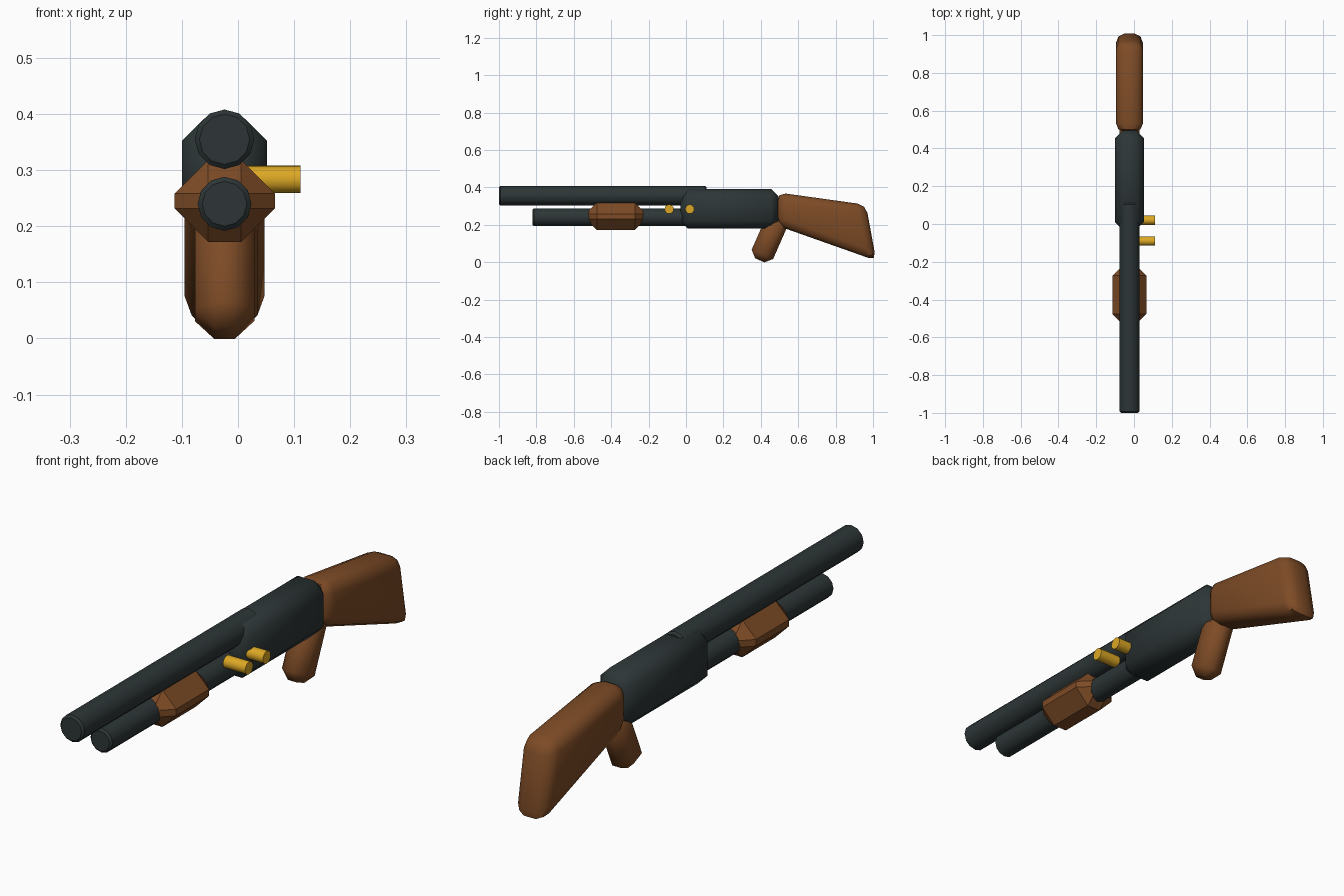
import bpy, bmesh, math
from mathutils import Matrix

if "Cube" in bpy.data.objects:
    bpy.data.objects.remove(bpy.data.objects["Cube"])

CX = -0.024  # centre plane of the body


def material(name, rgb):
    m = bpy.data.materials.new(name)
    m.diffuse_color = (*rgb, 1)
    m.use_nodes = True
    m.node_tree.nodes["Principled BSDF"].inputs["Base Color"].default_value = m.diffuse_color
    return m


STEEL = material("dark steel", (0.026, 0.036, 0.037))
WOOD = material("brown wood", (0.205, 0.070, 0.019))
BRASS = material("brass", (0.72, 0.39, 0.018))


def finish(bm, name, mat, bevel, segments, angle):
    bmesh.ops.recalc_face_normals(bm, faces=bm.faces)
    me = bpy.data.meshes.new(name)
    bm.to_mesh(me)
    bm.free()
    me.materials.append(mat)
    ob = bpy.data.objects.new(name, me)
    bpy.context.collection.objects.link(ob)
    if bevel:
        mod = ob.modifiers.new("bevel", 'BEVEL')
        mod.width = bevel
        mod.segments = segments
        mod.limit_method = 'ANGLE'
        mod.angle_limit = math.radians(40)
    bpy.ops.object.select_all(action='DESELECT')
    ob.select_set(True)
    bpy.context.view_layer.objects.active = ob
    if bevel:
        bpy.ops.object.modifier_apply(modifier="bevel")
    bpy.ops.object.shade_smooth_by_angle(angle=math.radians(angle))
    return ob


def block(name, mat, profile, width, bevel, segments=1, angle=50):
    """Side profile (y, z) extruded across x, with bevelled edges."""
    bm = bmesh.new()
    f = bm.faces.new([bm.verts.new((CX - width / 2, y, z)) for y, z in profile])
    ext = bmesh.ops.extrude_face_region(bm, geom=[f])["geom"]
    bmesh.ops.translate(bm, vec=(width, 0, 0),
                        verts=[v for v in ext if isinstance(v, bmesh.types.BMVert)])
    return finish(bm, name, mat, bevel, segments, angle)


def rod(name, mat, radius, length, centre, axis, sides, bevel=0):
    bm = bmesh.new()
    rot = Matrix.Rotation(math.pi / 2, 4, axis)
    bmesh.ops.create_cone(bm, cap_ends=True, segments=sides, radius1=radius,
                          radius2=radius, depth=length,
                          matrix=Matrix.Translation(centre) @ rot)
    return finish(bm, name, mat, bevel, 1, 35)


# Barrel and magazine tube
rod("barrel", STEEL, 0.053, 1.11, (CX, -0.445, 0.355), 'X', 12, 0.008)
rod("magazine_tube", STEEL, 0.048, 0.85, (CX, -0.395, 0.24), 'X', 12, 0.008)

# Receiver
block("receiver", STEEL,
      [(-0.03, 0.18), (0.495, 0.18), (0.495, 0.392), (-0.03, 0.392)], 0.152, 0.04)

# Sliding fore-end
block("pump_grip", WOOD,
      [(-0.537, 0.172), (-0.213, 0.172), (-0.213, 0.318), (-0.537, 0.318)],
      0.179, 0.06, 1, 30)

# Shoulder stock
block("stock", WOOD,
      [(0.488, 0.195), (1.017, 0.008), (0.962, 0.307), (0.488, 0.373)],
      0.143, 0.045, 2)

# Pistol grip
block("pistol_grip", WOOD,
      [(0.337, 0.035), (0.452, -0.015), (0.557, 0.225), (0.432, 0.25)],
      0.106, 0.035)

# Spare shells on the right side
for i, y in enumerate((-0.09, 0.02)):
    rod(f"shell_{i + 1}", BRASS, 0.0245, 0.096, (0.063, y, 0.2835), 'Y', 16)
